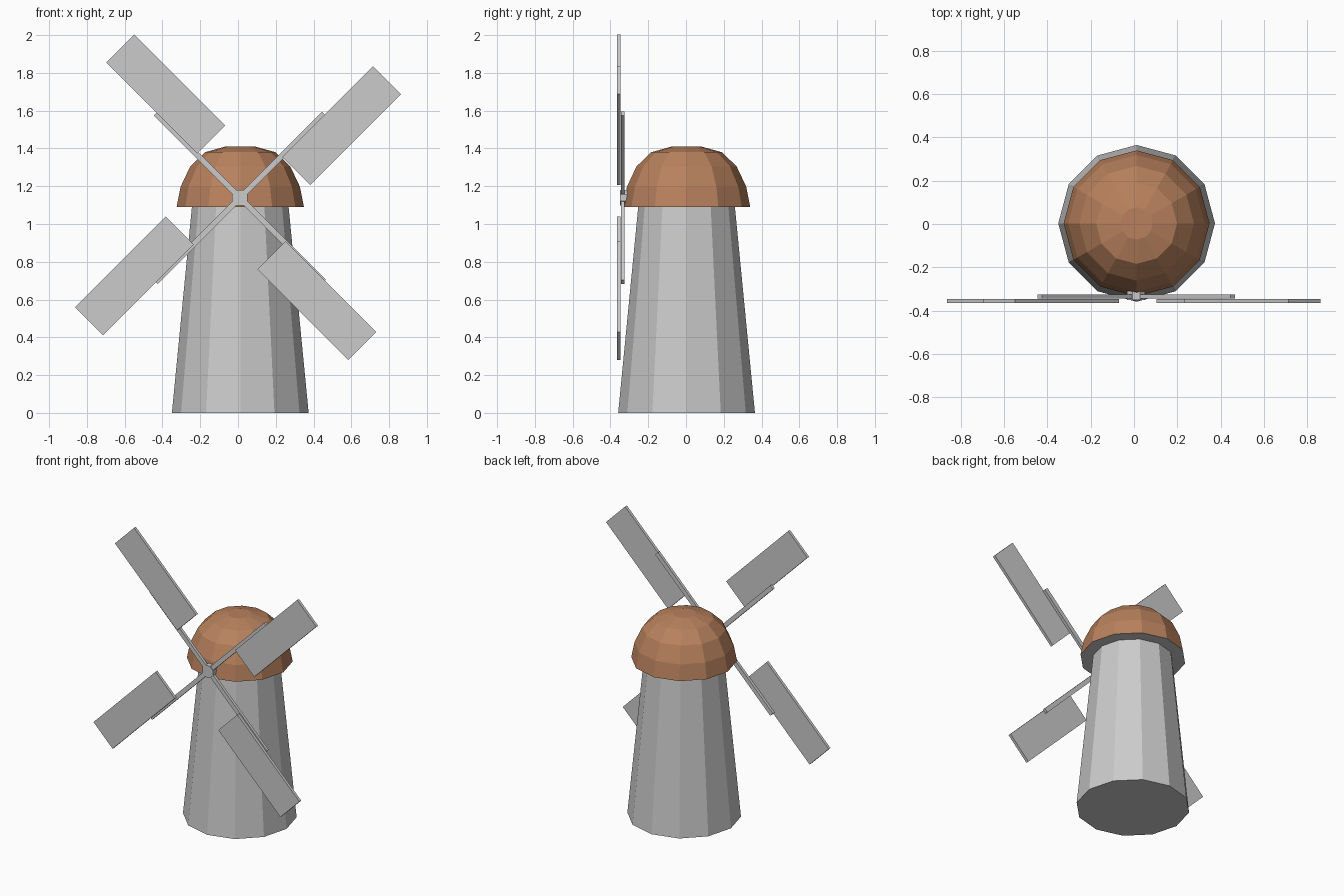
import bpy, bmesh
from math import sin, cos, pi, radians

if "Cube" in bpy.data.objects:
    bpy.data.objects.remove(bpy.data.objects["Cube"])

CX, CY = 0.012, 0.003      # tower axis
HUB_X, HUB_Z = 0.010, 1.139


def material(name, color):
    m = bpy.data.materials.new(name)
    m.diffuse_color = (*color, 1)
    m.use_nodes = True
    m.node_tree.nodes["Principled BSDF"].inputs["Base Color"].default_value = m.diffuse_color
    return m


def add_object(name, bm):
    bmesh.ops.recalc_face_normals(bm, faces=bm.faces)
    me = bpy.data.meshes.new(name)
    bm.to_mesh(me)
    bm.free()
    ob = bpy.data.objects.new(name, me)
    bpy.context.collection.objects.link(ob)
    return ob


def lathe(name, profile, sides=12, start=0.0):
    """Closed faceted solid from (radius, z) rings, bottom to top."""
    bm = bmesh.new()
    rings = [[bm.verts.new((r * cos(start + 2 * pi * i / sides),
                            r * sin(start + 2 * pi * i / sides), z))
              for i in range(sides)] for r, z in profile]
    for a, b in zip(rings, rings[1:]):
        for i in range(sides):
            j = (i + 1) % sides
            bm.faces.new((a[i], a[j], b[j], b[i]))
    bm.faces.new(rings[0][::-1])
    bm.faces.new(rings[-1])
    return add_object(name, bm)


def plank(name, center, size, angle):
    """Box turned in the front plane."""
    bm = bmesh.new()
    bmesh.ops.create_cube(bm, size=1)
    bmesh.ops.scale(bm, vec=size, verts=bm.verts)
    ob = add_object(name, bm)
    ob.location = center
    ob.rotation_euler = (0, -angle, 0)
    return ob


# Tapered tower
tower = lathe("tower", [(0.362, 0), (0.256, 1.09)])
tower.location = (CX, CY, 0)

# Domed cap with grey underside
cap = lathe("cap", [(0.337, 1.09), (0.316, 1.197), (0.265, 1.305),
                    (0.187, 1.38), (0.075, 1.411)])
cap.location = (CX, CY, 0)
cap.data.materials.append(material("cap_brown", (0.48, 0.22, 0.11)))
cap.data.materials.append(material("underside_grey", (0.6, 0.6, 0.6)))
for f in cap.data.polygons:
    if f.normal.z < -0.9:
        f.material_index = 1

# Hub on the front of the cap
hub = lathe("hub", [(0.045, 0), (0.045, 0.07)], sides=8, start=pi / 8)
hub.rotation_euler = (radians(90), 0, 0)
hub.location = (HUB_X, -0.28, HUB_Z)

# Four arms and their offset sail boards
ARM = 0.63
sail_centers = [(0.548, 1.521), (-0.383, 1.688), (-0.549, 0.725), (0.418, 0.594)]
for i, (x, z) in enumerate(sail_centers):
    a = radians(45 + 90 * i)
    plank(f"arm_{i + 1}",
          (HUB_X + cos(a) * ARM / 2, -0.335, HUB_Z + sin(a) * ARM / 2),
          (ARM, 0.02, 0.03), a)
    plank(f"sail_{i + 1}", (x, -0.356, z), (0.68, 0.02, 0.209), a)
